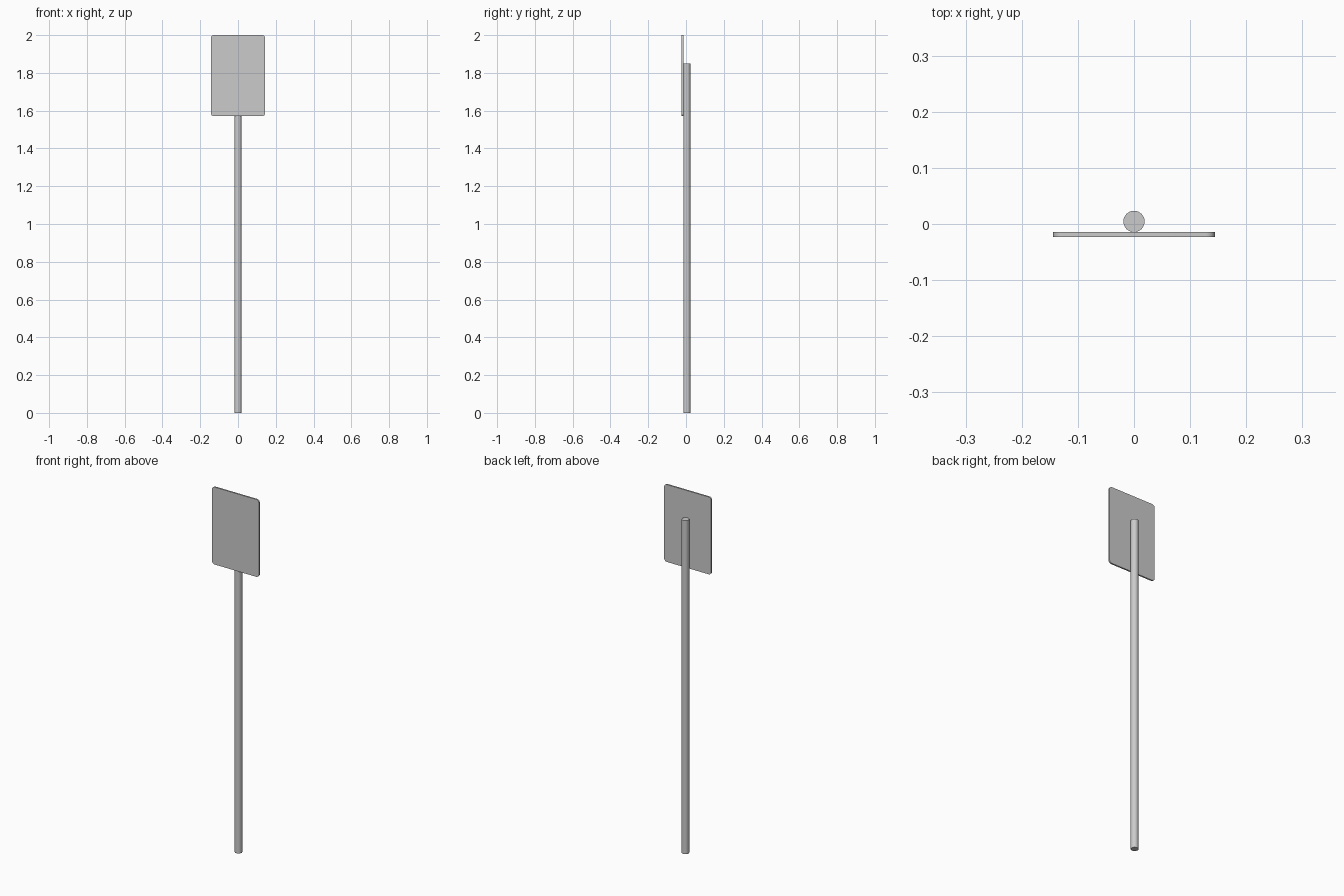
import bpy
import bmesh
from math import sin, cos, pi, radians

if "Cube" in bpy.data.objects:
    bpy.data.objects.remove(bpy.data.objects["Cube"])


def finish(name, bm):
    bmesh.ops.recalc_face_normals(bm, faces=bm.faces)
    mesh = bpy.data.meshes.new(name)
    bm.to_mesh(mesh)
    bm.free()
    obj = bpy.data.objects.new(name, mesh)
    bpy.context.collection.objects.link(obj)
    bpy.ops.object.select_all(action='DESELECT')
    obj.select_set(True)
    bpy.context.view_layer.objects.active = obj
    bpy.ops.object.shade_smooth_by_angle(angle=radians(30))
    return obj


# round post, stopping behind the plate
POST_R, POST_Y, POST_H = 0.019, 0.0045, 1.85
bm = bmesh.new()
bmesh.ops.create_cone(bm, cap_ends=True, segments=32, radius1=POST_R, radius2=POST_R, depth=POST_H)
bmesh.ops.translate(bm, verts=bm.verts, vec=(0, POST_Y, POST_H / 2))
finish("post", bm)

# flat plate with rounded corners, resting on the front of the post
HALF_W, BOTTOM, TOP, CORNER = 0.144, 1.571, 2.0, 0.016
FRONT, BACK, STEPS = -0.0228, -0.0143, 6
mid, half_h = (BOTTOM + TOP) / 2, (TOP - BOTTOM) / 2
bm = bmesh.new()
outline = []
for i, (sx, sz) in enumerate([(1, 1), (-1, 1), (-1, -1), (1, -1)]):
    for k in range(STEPS + 1):
        a = (i + k / STEPS) * pi / 2
        outline.append(bm.verts.new((sx * (HALF_W - CORNER) + CORNER * cos(a), FRONT,
                                     mid + sz * (half_h - CORNER) + CORNER * sin(a))))
face = bm.faces.new(outline)
ext = bmesh.ops.extrude_face_region(bm, geom=[face], use_keep_orig=True)
moved = [v for v in ext["geom"] if isinstance(v, bmesh.types.BMVert)]
bmesh.ops.translate(bm, verts=moved, vec=(0, BACK - FRONT, 0))
finish("sign_plate", bm)
